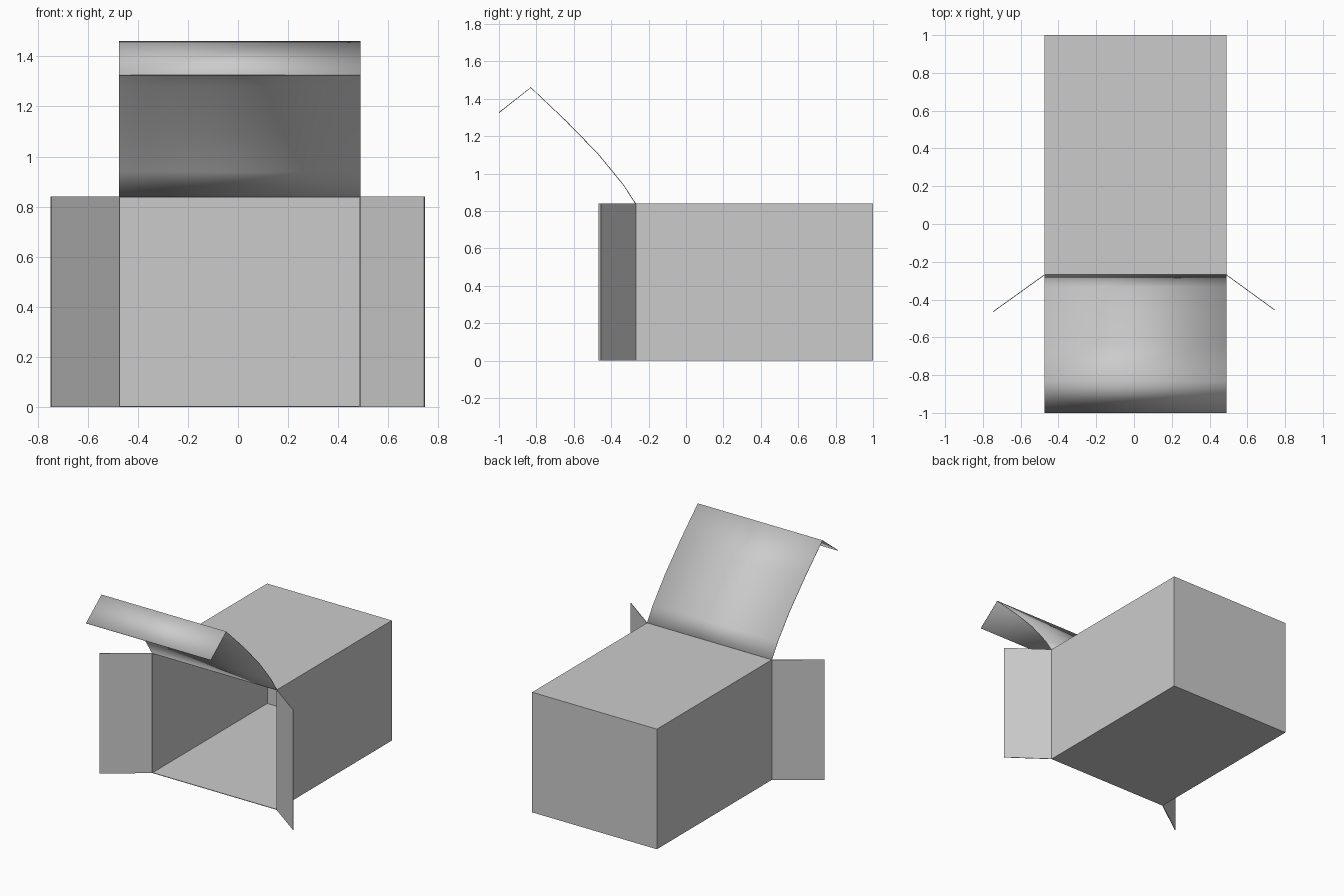
import bpy
import bmesh

default = bpy.data.objects.get("Cube")
if default:
    bpy.data.objects.remove(default, do_unlink=True)

LEFT, RIGHT = 0.49, -0.475
FRONT, BACK = -0.27, 1.0
HEIGHT = 0.84
CARD = 0.004

cardboard = bpy.data.materials.new("grey cardboard")
cardboard.use_nodes = True
GREY = (0.6, 0.6, 0.6, 1)
cardboard.diffuse_color = GREY
cardboard.node_tree.nodes["Principled BSDF"].inputs["Base Color"].default_value = GREY


def finish(name, bm, offset):
    """Turn a bmesh sheet into a thin cardboard object."""
    mesh = bpy.data.meshes.new(name)
    bm.to_mesh(mesh)
    bm.free()
    mesh.materials.append(cardboard)
    obj = bpy.data.objects.new(name, mesh)
    bpy.context.collection.objects.link(obj)
    mod = obj.modifiers.new("card thickness", "SOLIDIFY")
    mod.thickness = CARD
    mod.offset = offset
    return obj


def sheet(name, path, sweep):
    """Extrude an open path along a vector."""
    bm = bmesh.new()
    verts = [bm.verts.new(p) for p in path]
    edges = [bm.edges.new(pair) for pair in zip(verts, verts[1:])]
    new = bmesh.ops.extrude_edge_only(bm, edges=edges)["geom"]
    bmesh.ops.translate(bm, vec=sweep,
                        verts=[g for g in new if isinstance(g, bmesh.types.BMVert)])
    return finish(name, bm, 0)


# Box body: a block with its front face removed
bm = bmesh.new()
bmesh.ops.create_cube(bm, size=1)
bmesh.ops.scale(bm, vec=(LEFT - RIGHT, BACK - FRONT, HEIGHT), verts=bm.verts)
bmesh.ops.translate(bm, vec=((LEFT + RIGHT) / 2, (BACK + FRONT) / 2, HEIGHT / 2),
                    verts=bm.verts)
front = [f for f in bm.faces if f.normal.y < -0.5]
bmesh.ops.delete(bm, geom=front, context="FACES_ONLY")
body = finish("box_body", bm, -1)
body.modifiers["card thickness"].use_even_offset = True

# Open lid: bowed panel ending in a folded tuck tab
profile = [(FRONT, HEIGHT), (-0.335, 0.94), (-0.47, 1.105),
           (-0.64, 1.28), (-0.83, 1.46), (-1.0, 1.326)]
lid = sheet("lid", [(RIGHT, y, z) for y, z in profile], (LEFT - RIGHT, 0, 0))

# Side flaps, splayed outwards
for name, hinge, tip_x, tip_y in (("left_flap", LEFT, 0.745, -0.455),
                                  ("right_flap", RIGHT, -0.747, -0.465)):
    sheet(name, [(hinge, FRONT, 0), (tip_x, tip_y, 0)], (0, 0, HEIGHT))

# Smooth the bow of the lid while keeping its fold sharp
bpy.ops.object.select_all(action="DESELECT")
lid.select_set(True)
bpy.context.view_layer.objects.active = lid
bpy.ops.object.shade_smooth_by_angle(angle=0.6)
